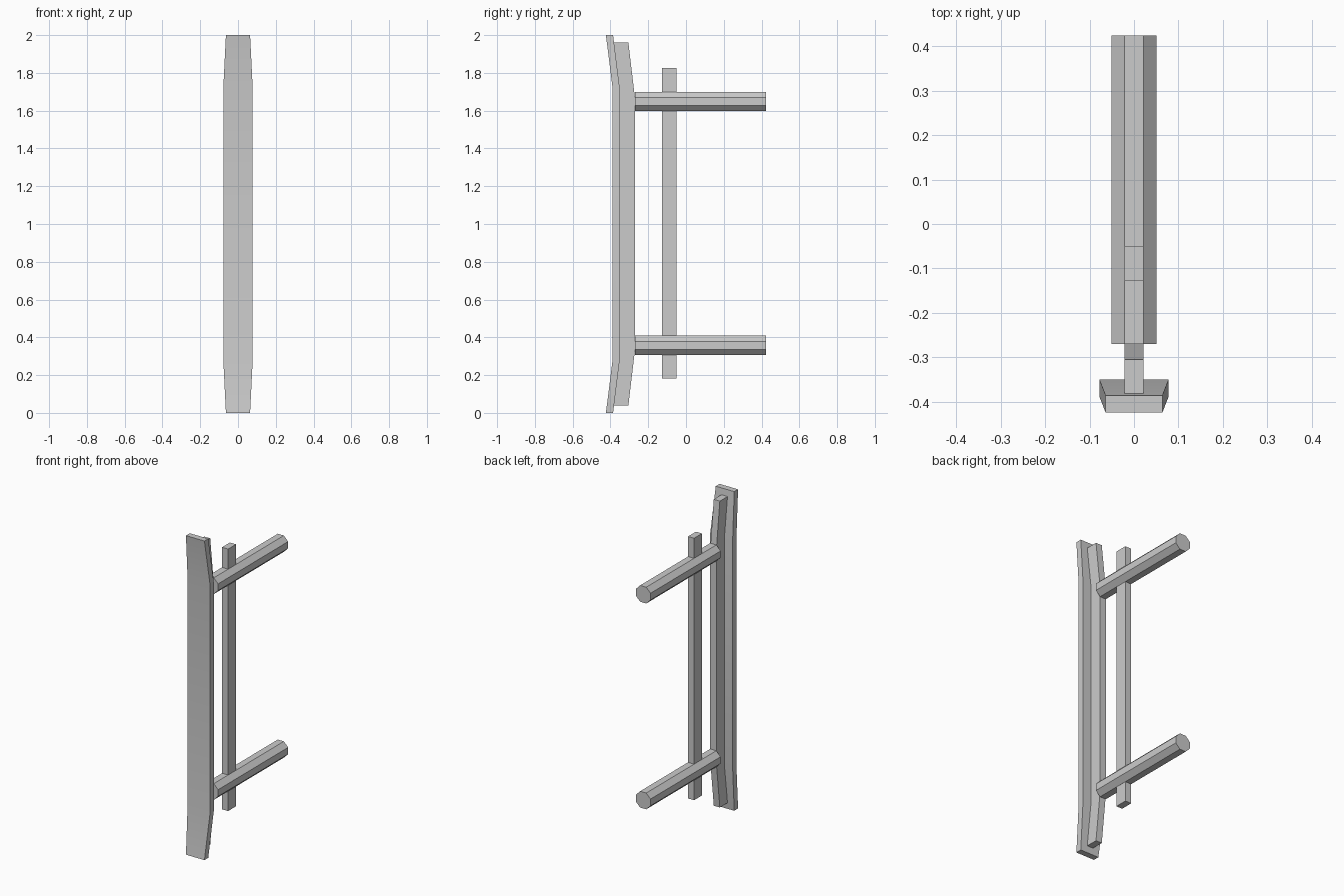
import bpy
import bmesh
from math import pi, cos, radians

cube = bpy.data.objects.get("Cube")
if cube:
    bpy.data.objects.remove(cube)

metal = bpy.data.materials.new("light_grey")
metal.use_nodes = True
grey = (0.6, 0.6, 0.6, 1)
metal.diffuse_color = grey
metal.node_tree.nodes["Principled BSDF"].inputs["Base Color"].default_value = grey


def add_object(name, bm):
    bmesh.ops.recalc_face_normals(bm, faces=bm.faces)
    mesh = bpy.data.meshes.new(name)
    bm.to_mesh(mesh)
    bm.free()
    mesh.materials.append(metal)
    obj = bpy.data.objects.new(name, mesh)
    bpy.context.collection.objects.link(obj)
    return obj


def upright_bar(name, sections):
    """Loft rectangular sections: half width, front (y, z), back (y, z)."""
    bm = bmesh.new()
    rings = []
    for w, (fy, fz), (by, bz) in sections:
        corners = [(-w, fy, fz), (w, fy, fz), (w, by, bz), (-w, by, bz)]
        rings.append([bm.verts.new(c) for c in corners])
    for low, high in zip(rings, rings[1:]):
        for i in range(4):
            j = (i + 1) % 4
            bm.faces.new((low[i], low[j], high[j], high[i]))
    bm.faces.new(rings[0])
    bm.faces.new(rings[-1])
    return add_object(name, bm)


def mirrored(sections):
    """Repeat the upper sections below mid height z = 1."""
    lower = [(w, (fy, 2 - fz), (by, 2 - bz)) for w, (fy, fz), (by, bz) in sections]
    return lower[::-1] + sections


# Front grip plate, bent forward and tapered at both ends
plate = upright_bar("grip_plate", mirrored([
    (0.078, (-0.388, 1.715), (-0.35, 1.71)),
    (0.064, (-0.424, 2.0), (-0.386, 2.0))]))

# Bent rail behind the plate
upright_bar("backing_rail", mirrored([
    (0.021, (-0.35, 1.71), (-0.27, 1.665)),
    (0.021, (-0.385, 1.96), (-0.305, 1.96))]))

# Straight rear bar
upright_bar("rear_bar", [
    (0.021, (-0.128, z), (-0.05, z)) for z in (0.183, 1.825)])

# Octagonal pegs, flat side up
for name, z in (("lower_peg", 0.358), ("upper_peg", 1.648)):
    bpy.ops.mesh.primitive_cylinder_add(
        vertices=8, radius=0.051 / cos(pi / 8), depth=0.694,
        location=(0, 0.077, z), rotation=(pi / 2, 0, 0))
    peg = bpy.context.object
    peg.name = name
    # Turn half a step so flats face up and sideways
    for v in peg.data.vertices:
        x, y = v.co.x, v.co.y
        c, s = cos(pi / 8), cos(3 * pi / 8)
        v.co.x, v.co.y = c * x - s * y, s * x + c * y
    peg.data.materials.append(metal)

# Soft bend across the plate
bpy.ops.object.select_all(action="DESELECT")
plate.select_set(True)
bpy.context.view_layer.objects.active = plate
bpy.ops.object.shade_smooth_by_angle(angle=radians(30))
